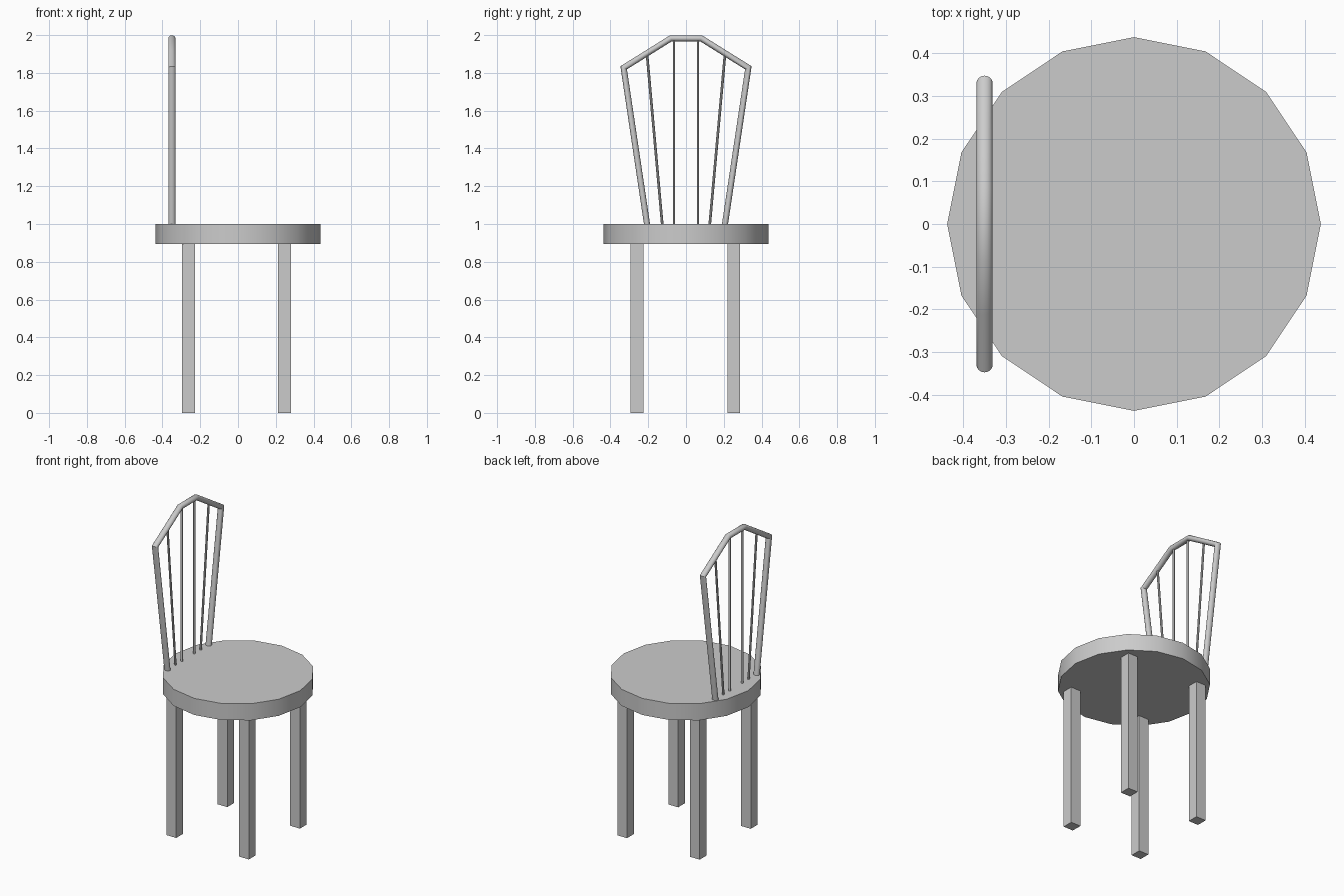
import bpy, bmesh, math
from mathutils import Vector

if "Cube" in bpy.data.objects:
    bpy.data.objects.remove(bpy.data.objects["Cube"])

BACK_X = -0.35


def finish(obj, name):
    obj.name = name
    bpy.ops.object.select_all(action='DESELECT')
    obj.select_set(True)
    bpy.context.view_layer.objects.active = obj
    bpy.ops.object.shade_smooth_by_angle(angle=math.radians(35))


def tube(name, path, rx, r, sides):
    """Mitred tube along a path of (y, z) points in the plane of the chair back."""
    pts = [Vector(p) for p in path]
    dirs = [(b - a).normalized() for a, b in zip(pts, pts[1:])]
    bm = bmesh.new()
    rings = []
    for i, p in enumerate(pts):
        d0, d1 = dirs[max(i - 1, 0)], dirs[min(i, len(dirs) - 1)]
        t = (d0 + d1).normalized()
        n = Vector((-t.y, t.x)) / t.dot(d0)
        ring = []
        for k in range(sides):
            a = 2 * math.pi * k / sides
            q = p + n * (r * math.cos(a))
            ring.append(bm.verts.new((BACK_X + rx * math.sin(a), q.x, q.y)))
        rings.append(ring)
    for a, b in zip(rings, rings[1:]):
        for k in range(sides):
            j = (k + 1) % sides
            bm.faces.new((a[k], a[j], b[j], b[k]))
    bm.faces.new(rings[0])
    bm.faces.new(rings[-1])
    bmesh.ops.recalc_face_normals(bm, faces=bm.faces)
    mesh = bpy.data.meshes.new(name)
    bm.to_mesh(mesh)
    bm.free()
    obj = bpy.data.objects.new(name, mesh)
    bpy.context.collection.objects.link(obj)
    finish(obj, name)


# Seat: sixteen-sided disc with a vertex on the x axis
bpy.ops.mesh.primitive_cylinder_add(vertices=16, radius=0.4375, depth=0.105,
                                    location=(0, 0, 0.9475))
finish(bpy.context.object, "seat")

# Square legs
for x, side in ((-0.262, "left"), (0.247, "right")):
    for y, end in ((-0.259, "front"), (0.252, "back")):
        bpy.ops.mesh.primitive_cube_add(size=1, location=(x, y, 0.45))
        leg = bpy.context.object
        leg.name = f"{end}_{side}_leg"
        leg.scale = (0.068, 0.067, 0.90)

# Back frame: posts and arched top rail in one tube
half = [(0.205, 0.99), (0.33, 1.827), (0.205, 1.905), (0.08, 1.983)]
frame = [(-y, z) for y, z in half] + half[::-1]
tube("back_frame", frame, 0.019, 0.016, 16)

# Thin spindles
for s, side in ((-1, "left"), (1, "right")):
    tube(f"inner_spindle_{side}", [(s * 0.063, 0.99), (s * 0.063, 1.98)], 0.007, 0.006, 10)
    tube(f"outer_spindle_{side}", [(s * 0.125, 0.99), (s * 0.207, 1.905)], 0.007, 0.007, 10)
